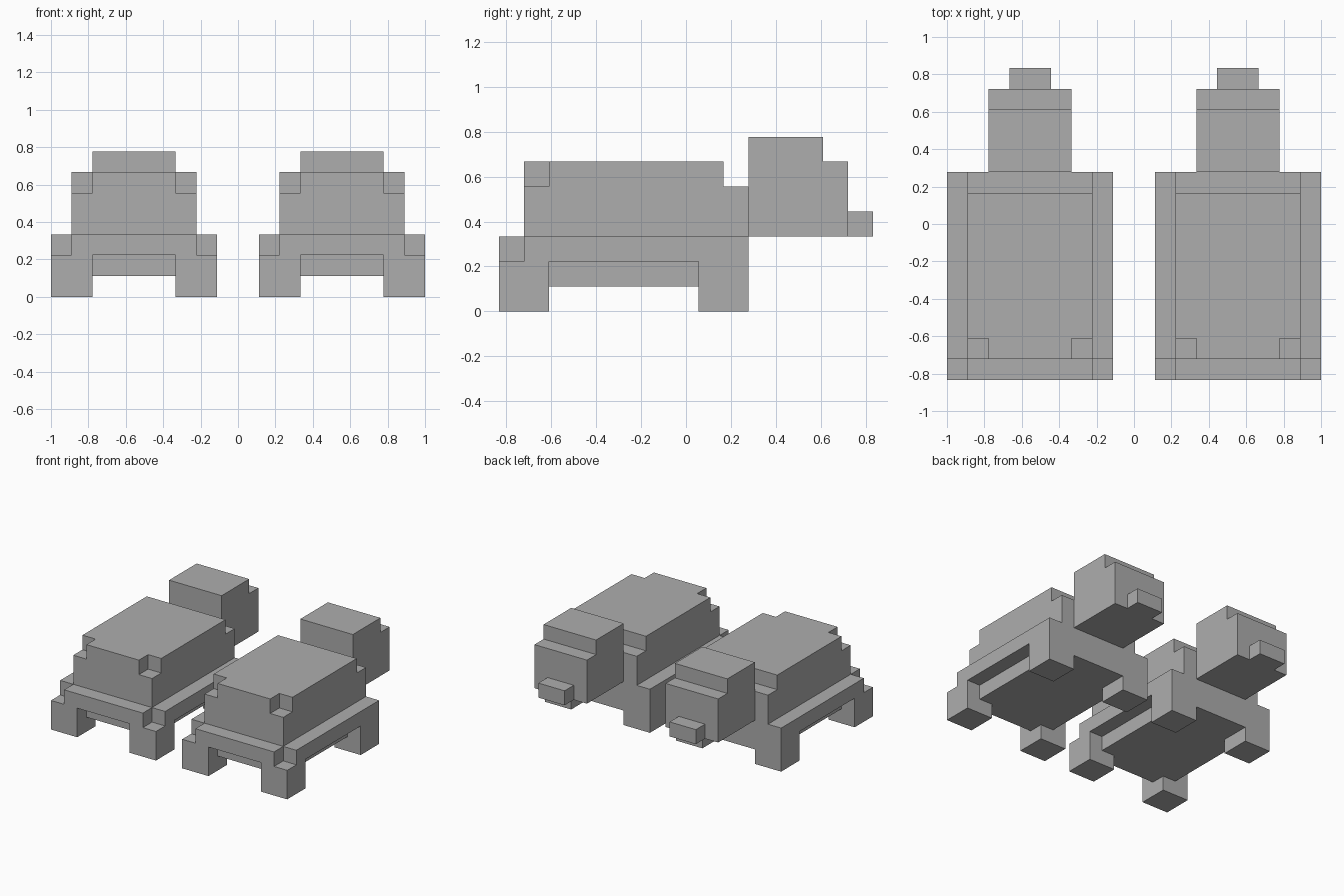
import bpy
import bmesh
from mathutils import Vector

cube = bpy.data.objects.get("Cube")
if cube:
    bpy.data.objects.remove(cube, do_unlink=True)

U = 1 / 9           # one block
SPACING = 5         # blocks from the middle to each animal

grey = bpy.data.materials.new("plain grey")
grey.use_nodes = True
grey.diffuse_color = (0.42, 0.42, 0.42, 1)
grey.node_tree.nodes["Principled BSDF"].inputs["Base Color"].default_value = grey.diffuse_color


def prism(name, outline, low, high, along="z"):
    """Extrude an outline: (x, y) points along z, or (y, z) points along x."""
    bm = bmesh.new()
    place = (lambda a, b: (a, b, low)) if along == "z" else (lambda a, b: (low, a, b))
    face = bm.faces.new([bm.verts.new(Vector(place(a, b)) * U) for a, b in outline])
    move = Vector((0, 0, 1) if along == "z" else (1, 0, 0)) * (high - low) * U
    top = bmesh.ops.extrude_face_region(bm, geom=[face])["geom"]
    bmesh.ops.translate(bm, vec=move, verts=[v for v in top if isinstance(v, bmesh.types.BMVert)])
    bmesh.ops.recalc_face_normals(bm, faces=bm.faces)
    mesh = bpy.data.meshes.new(name)
    bm.to_mesh(mesh)
    bm.free()
    mesh.materials.append(grey)
    # one copy for each animal, sharing the mesh
    for side, sign in (("left", 1), ("right", -1)):
        obj = bpy.data.objects.new(f"{side}_animal_{name}", mesh)
        obj.location.x = sign * SPACING * U
        bpy.context.collection.objects.link(obj)


def mirrored(half):
    """Close a half outline, given from front to back, across the middle."""
    return half + [(-x, y) for x, y in reversed(half)]


def rect(x0, x1, y0, y1):
    return [(x0, y0), (x1, y0), (x1, y1), (x0, y1)]


# Legs
for end, y in (("front", -7.5), ("back", 0.5)):
    for side, x in (("left", 2), ("right", -4)):
        prism(f"{end}_{side}_leg", rect(x, x + 2, y, y + 2), 0, 2)

# Belly, set in from the rim except where it meets the flush back
prism("belly", mirrored([(3, -6.5), (3, 0.5), (2, 0.5), (2, 2.5)]), 1, 2)

# Shell rim with notched front corners
prism("shell_rim", mirrored([(3, -7.5), (3, -6.5), (4, -6.5), (4, 2.5)]), 2, 3)

# Shell dome: lower block and notched top layer
prism("shell_dome", rect(-3, 3, -6.5, 2.5), 3, 5)
prism("shell_top", mirrored([(2, -6.5), (2, -5.5), (3, -5.5), (3, 1.5)]), 5, 6)

# Stepped head and snout
prism("head", [(2.5, 3), (6.5, 3), (6.5, 6), (5.5, 6), (5.5, 7), (2.5, 7)], -2, 2, "x")
prism("snout", rect(-1, 1, 6.5, 7.5), 3, 4)
